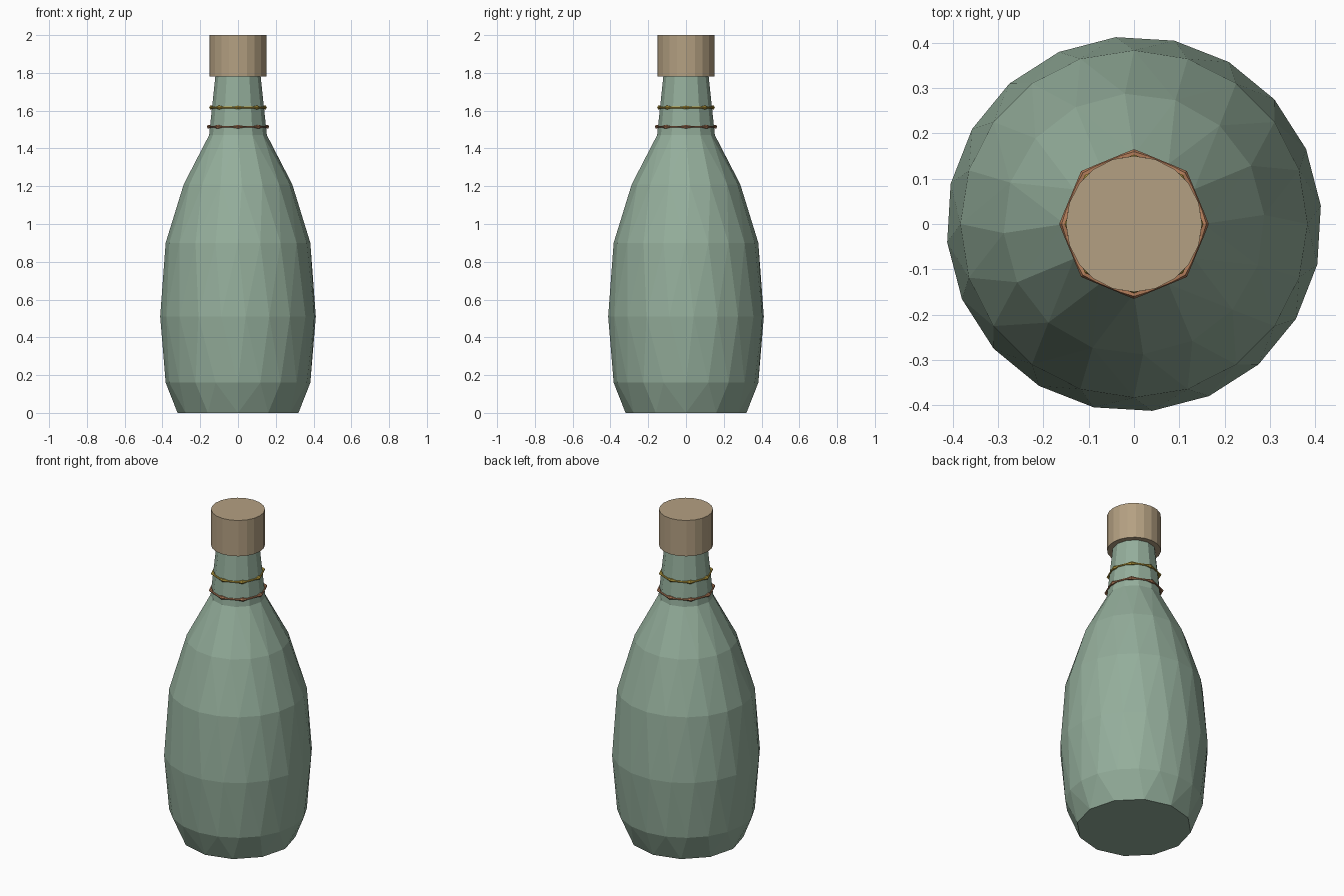
import bpy, bmesh, math

if "Cube" in bpy.data.objects:
    bpy.data.objects.remove(bpy.data.objects["Cube"])


def material(name, rgb):
    m = bpy.data.materials.new(name)
    m.diffuse_color = (*rgb, 1)
    m.use_nodes = True
    m.node_tree.nodes["Principled BSDF"].inputs["Base Color"].default_value = m.diffuse_color
    return m


GREEN = material("bottle green", (0.296, 0.423, 0.328))
CORK = material("cork tan", (0.456, 0.352, 0.223))
COPPER = material("copper wire", (0.44, 0.20, 0.10))
GOLD = material("gold wire", (0.48, 0.34, 0.05))


def finish(bm, name, mat):
    bmesh.ops.recalc_face_normals(bm, faces=bm.faces)
    mesh = bpy.data.meshes.new(name)
    bm.to_mesh(mesh)
    bm.free()
    mesh.materials.append(mat)
    obj = bpy.data.objects.new(name, mesh)
    bpy.context.collection.objects.link(obj)
    return obj


def ring(bm, z, r, n, twist=0):
    """Horizontal polygon of n points, turned by twist degrees."""
    angles = [math.tau * i / n + math.radians(twist) for i in range(n)]
    return [bm.verts.new((r * math.cos(a), r * math.sin(a), z)) for a in angles], angles


def bridge(bm, low, high):
    """Join two rings that may have different point counts."""
    (va, aa), (vb, ab) = low, high
    na, nb = len(va), len(vb)
    if na == nb and abs(aa[0] - ab[0]) < 1e-6:
        for i in range(na):
            j = (i + 1) % na
            bm.faces.new((va[i], va[j], vb[j], vb[i]))
        return
    i = j = 0
    while i < na or j < nb:
        next_a = aa[0] + math.tau * (i + 1) / na
        next_b = ab[0] + math.tau * (j + 1) / nb
        if j == nb or (i < na and next_a <= next_b):
            bm.faces.new((va[i % na], va[(i + 1) % na], vb[j % nb]))
            i += 1
        else:
            bm.faces.new((va[i % na], vb[(j + 1) % nb], vb[j % nb]))
            j += 1


# Faceted bottle: height, radius, sides, twist
PROFILE = [(0.0, 0.32, 12, 0), (0.16, 0.383, 20, 0), (0.51, 0.414, 20, 5.6),
           (0.90, 0.383, 20, 0), (1.21, 0.288, 16, 4), (1.47, 0.153, 12, 0),
           (1.80, 0.118, 12, 0)]
bm = bmesh.new()
rings = [ring(bm, *p) for p in PROFILE]
for low, high in zip(rings, rings[1:]):
    bridge(bm, low, high)
bm.faces.new(rings[0][0])
bm.faces.new(rings[-1][0])
finish(bm, "bottle", GREEN)

# Cork stopper
bm = bmesh.new()
bottom, top = ring(bm, 1.78, 0.15, 20), ring(bm, 2.0, 0.15, 20)
bridge(bm, bottom, top)
bm.faces.new(bottom[0])
bm.faces.new(top[0])
finish(bm, "cork", CORK)


def wire(name, z, r, mat, thin=0.005, thick=0.011, sides=6):
    """Octagonal wire round the neck, swelling into a bead at each corner."""
    bm = bmesh.new()
    corners = [(r * math.cos(k * math.tau / 8), r * math.sin(k * math.tau / 8)) for k in range(8)]
    loops = []
    for k in range(8):
        (x0, y0), (x1, y1) = corners[k], corners[(k + 1) % 8]
        for t, radius in ((0, thick), (0.25, thin), (0.75, thin)):
            x, y = x0 + (x1 - x0) * t, y0 + (y1 - y0) * t
            a = math.atan2(y, x)
            loop = []
            for s in range(sides):
                b = math.tau * s / sides
                out = radius * math.cos(b)
                if t == 0:
                    out -= 0.006
                loop.append(bm.verts.new((x + out * math.cos(a), y + out * math.sin(a),
                                          z + radius * math.sin(b))))
            loops.append(loop)
    for i, loop in enumerate(loops):
        after = loops[(i + 1) % len(loops)]
        for s in range(sides):
            q = (s + 1) % sides
            bm.faces.new((loop[s], loop[q], after[q], after[s]))
    finish(bm, name, mat)


# Two wires round the neck
wire("upper_wire", 1.617, 0.148, GOLD)
wire("lower_wire", 1.515, 0.160, COPPER)
